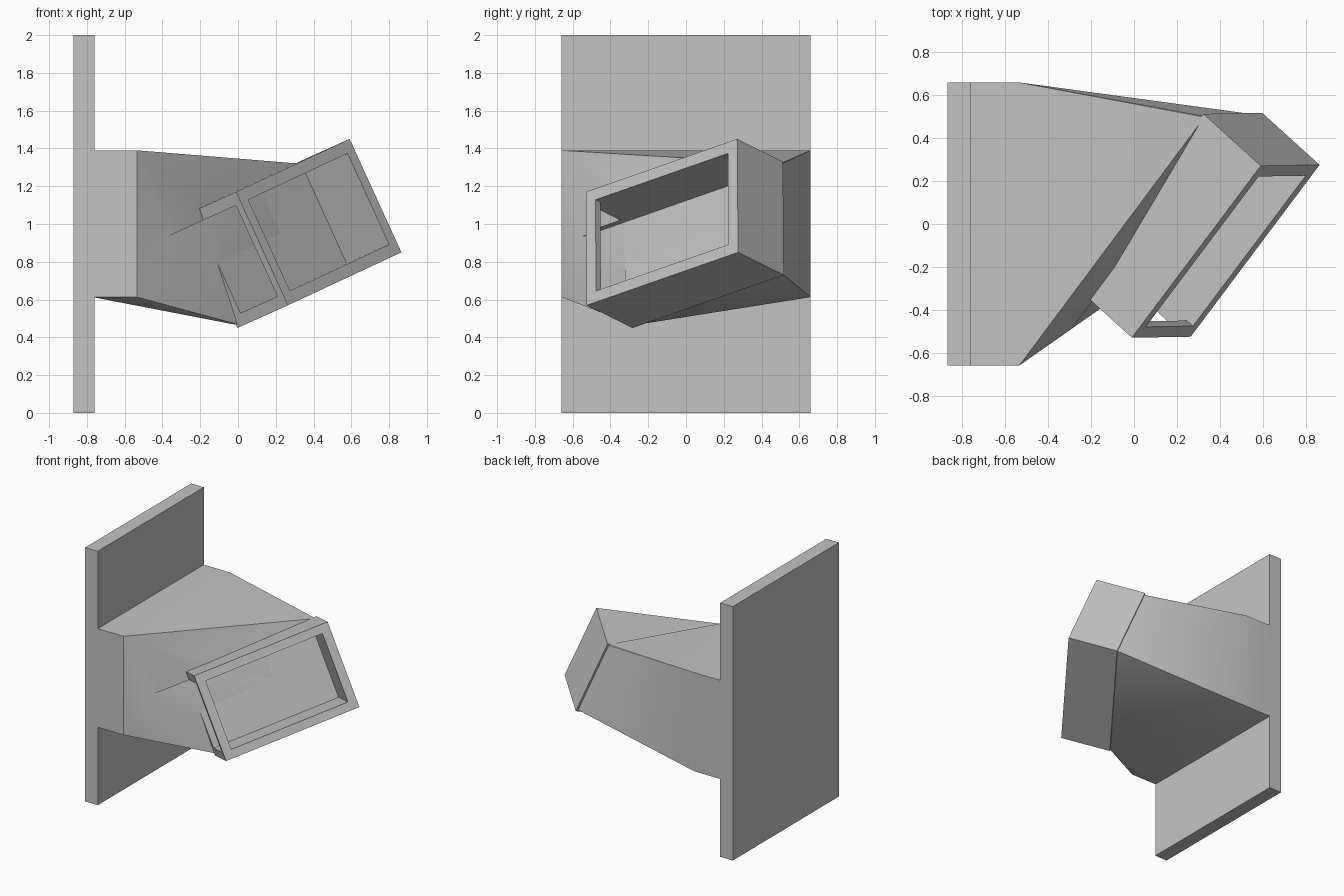
import bpy, bmesh, math
from itertools import product
from mathutils import Matrix, Vector

cube = bpy.data.objects.get("Cube")
if cube:
    bpy.data.objects.remove(cube)

grey = bpy.data.materials.new("plain grey")
grey.use_nodes = True
grey.diffuse_color = (0.55, 0.55, 0.55, 1)
grey.node_tree.nodes["Principled BSDF"].inputs["Base Color"].default_value = grey.diffuse_color


def corners(lo, hi, matrix=Matrix()):
    return [matrix @ Vector(c) for c in product(*zip(lo, hi))]


def hull(name, points):
    """Solid wrapped tightly around a set of points."""
    bm = bmesh.new()
    for p in points:
        bm.verts.new(p)
    result = bmesh.ops.convex_hull(bm, input=bm.verts)
    loose = {v for v in result["geom_interior"] + result["geom_unused"]
             if isinstance(v, bmesh.types.BMVert)}
    bmesh.ops.delete(bm, geom=list(loose), context="VERTS")
    bmesh.ops.dissolve_limit(bm, angle_limit=0.002, verts=bm.verts, edges=bm.edges)
    bmesh.ops.recalc_face_normals(bm, faces=bm.faces)
    mesh = bpy.data.meshes.new(name)
    bm.to_mesh(mesh)
    bm.free()
    mesh.materials.append(grey)
    obj = bpy.data.objects.new(name, mesh)
    bpy.context.collection.objects.link(obj)
    return obj


def activate(obj):
    bpy.ops.object.select_all(action="DESELECT")
    obj.select_set(True)
    bpy.context.view_layer.objects.active = obj


def cut(obj, cutters):
    activate(obj)
    for cutter in cutters:
        mod = obj.modifiers.new("cut", "BOOLEAN")
        mod.operation = "DIFFERENCE"
        mod.solver = "EXACT"
        mod.object = cutter
        bpy.ops.object.modifier_apply(modifier=mod.name)


# Tilted frame: u along the long side, v down the short side, w into the housing
u = Vector((0.60, 0.80, 0.28)).normalized()
v = Vector((0.27, 0, -0.60))
v = (v - u * v.dot(u)).normalized()
w = u.cross(v)
tilt = Matrix((u, v, w)).transposed().to_4x4()
tilt.translation = (-0.01, -0.53, 1.17)
LONG, SHORT, DEPTH, WALL, FLOOR = 1.04, 0.66, 0.38, 0.065, 0.32

# Wall plate
hull("wall_plate", corners((-0.87, -0.66, 0), (-0.76, 0.66, 2)))

# Bracket: wrapped from the plate block to the back of the housing
inset = 0.012
block = corners((-0.77, -0.66, 0.613), (-0.535, 0.66, 1.39))
end = corners((inset, inset, DEPTH - 0.01), (LONG - inset, SHORT - inset, DEPTH - 0.002), tilt)
bracket = hull("bracket", block + end)

# Housing with a recessed front and an open left-hand slot
housing = hull("housing", corners((0, 0, 0), (LONG, SHORT, DEPTH), tilt))
recess = hull("recess_cutter", corners((WALL, WALL, -0.1), (LONG - WALL, SHORT - WALL, FLOOR), tilt))
slot = hull("slot_cutter", corners((-0.45, WALL, 0.04), (0.12, SHORT - WALL, FLOOR), tilt))
cut(housing, (recess, slot))
cut(bracket, (recess, slot))
for helper in (recess, slot):
    bpy.data.objects.remove(helper)

# Soft shading across the bracket's shallow folds
activate(bracket)
bpy.ops.object.shade_smooth_by_angle(angle=math.radians(30))
